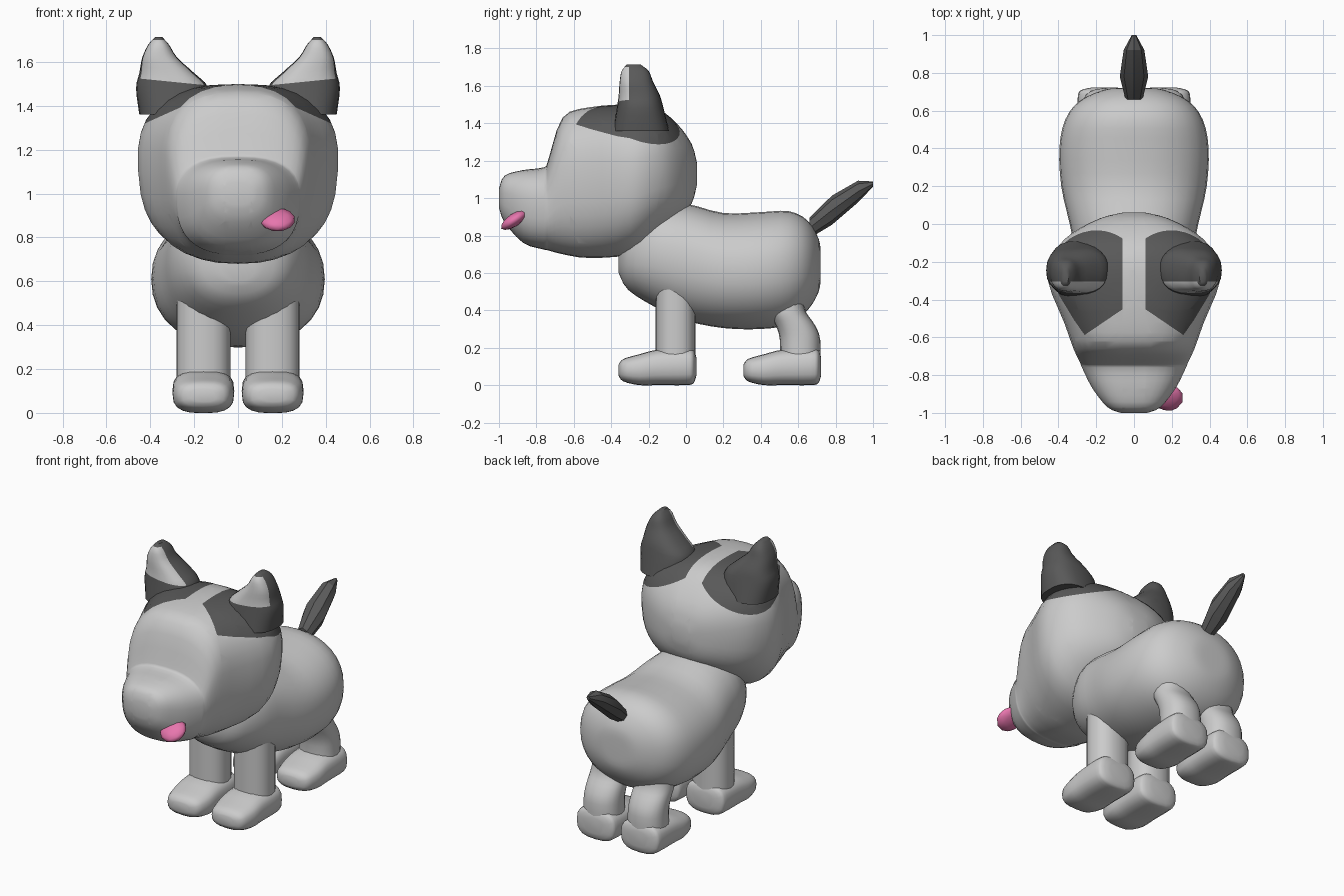
import bpy, bmesh, math
from mathutils import Vector, Matrix

if "Cube" in bpy.data.objects:
    bpy.data.objects.remove(bpy.data.objects["Cube"])


def material(name, rgb):
    m = bpy.data.materials.new(name)
    m.diffuse_color = (*rgb, 1)
    m.use_nodes = True
    m.node_tree.nodes["Principled BSDF"].inputs["Base Color"].default_value = m.diffuse_color
    return m


LIGHT = material("light grey fur", (0.6, 0.6, 0.6))
DARK = material("dark grey fur", (0.1, 0.1, 0.1))
PINK = material("pink tongue", (0.8, 0.18, 0.42))


def smooth_sections(secs, steps):
    """Catmull-Rom interpolation through the given sections."""
    out = []
    for i in range(len(secs) - 1):
        p0, p1 = secs[max(i - 1, 0)], secs[i]
        p2, p3 = secs[i + 1], secs[min(i + 2, len(secs) - 1)]
        for k in range(steps):
            t = k / steps
            out.append([0.5 * (2 * b + (c - a) * t + (2 * a - 5 * b + 4 * c - d) * t * t
                               + (3 * b - a - 3 * c + d) * t ** 3)
                        for a, b, c, d in zip(p0, p1, p2, p3)])
    out.append(list(secs[-1]))
    return out


def loft(name, secs, axis, mats, n=28, power=2.0, taper=0.0, steps=3,
         cuts=(), dark_rule=None, angle=45):
    """Skin superellipse rings (x, y, z, half width, half depth) along y or z."""
    bm = bmesh.new()
    rings = []
    for x, y, z, a, b in smooth_sections(secs, steps):
        a, b = max(a, 0.004), max(b, 0.004)
        ring = []
        for i in range(n):
            t = 2 * math.pi * i / n
            c, s = math.cos(t), math.sin(t)
            u = math.copysign(abs(c) ** (2 / power), c)
            v = math.copysign(abs(s) ** (2 / power), s)
            u *= a * (1 + taper * v)
            off = (u, 0, b * v) if axis == 'y' else (u, b * v, 0)
            ring.append(bm.verts.new(Vector((x, y, z)) + Vector(off)))
        rings.append(ring)
    for r, q in zip(rings, rings[1:]):
        for i in range(n):
            j = (i + 1) % n
            bm.faces.new((r[i], r[j], q[j], q[i]))
    bm.faces.new(rings[0])
    bm.faces.new(rings[-1])
    bmesh.ops.recalc_face_normals(bm, faces=bm.faces)
    # crisp colour borders
    for co, no in cuts:
        bmesh.ops.bisect_plane(bm, geom=bm.verts[:] + bm.edges[:] + bm.faces[:],
                               dist=1e-5, plane_co=co, plane_no=no)
    if dark_rule:
        for f in bm.faces:
            f.material_index = int(dark_rule(f.calc_center_median()))
    return finish(name, bm, mats, angle)


def finish(name, bm, mats, angle):
    me = bpy.data.meshes.new(name)
    bm.to_mesh(me)
    bm.free()
    for m in mats:
        me.materials.append(m)
    for p in me.polygons:
        p.use_smooth = True
    me.set_sharp_from_angle(angle=math.radians(angle))
    ob = bpy.data.objects.new(name, me)
    bpy.context.collection.objects.link(ob)
    return ob


def profile(rows, x=0, dy=0):
    """Turn (y, bottom, top, half width) rows into sections."""
    return [(x, y + dy, (lo + hi) / 2, w, (hi - lo) / 2) for y, lo, hi, w in rows]


# Head with two dark patches around the ears
head = [(-1.0, .95, 1.05, .07), (-.97, .87, 1.12, .14), (-.87, .76, 1.15, .22),
        (-.76, .725, 1.165, .275), (-.735, .72, 1.21, .285), (-.66, .70, 1.43, .32),
        (-.52, .68, 1.485, .37), (-.3, .70, 1.5, .455), (-.15, .80, 1.475, .42),
        (-.05, .88, 1.40, .33), (.03, .97, 1.29, .18), (.06, 1.08, 1.18, .06)]
head_cuts = [((0, -.3, 0), (0, 1, 0))]
for s in (1, -1):
    head_cuts += [((.06 * s, 0, 0), (1, 0, 0)),
                  ((.47 * s, -.3, 1.3), (.45 * s, 0, 1)),
                  ((.47 * s, -.3, 1.3), (.45 * s, .27, 1)),
                  ((0, -.41, 0), (.68 * s, 1, 0))]


def head_patch(c):
    x = abs(c.x)
    back = .27 * max(c.y + .3, 0)
    return x > .06 and .45 * x + back + c.z > 1.5115 and c.y + .68 * x > -.41


loft("head", profile(head), 'y', [LIGHT, DARK], n=36, power=2.6, taper=.05,
     cuts=head_cuts, dark_rule=head_patch)

# Body
body = [(-.36, .6, .75, .08), (-.31, .51, .86, .21), (-.17, .42, .97, .30),
        (0, .345, .97, .34), (.2, .305, .92, .385), (.4, .30, .925, .395),
        (.55, .325, .93, .365), (.65, .40, .88, .29), (.71, .5, .78, .16),
        (.72, .58, .70, .06)]
loft("body", profile(body), 'y', [LIGHT], n=32, power=2.2)

# Tail
tail = [(0, .66, .84, .045, .055), (0, .78, .935, .075, .078),
        (0, .92, 1.035, .055, .058), (0, 1.0, 1.075, .012, .014)]
loft("tail", tail, 'y', [DARK], n=8, steps=1, angle=30)

foot = [(-.36, .05, .11, .06), (-.335, .02, .14, .112), (-.25, 0, .165, .138),
        (-.15, 0, .19, .14), (0, 0, .2, .14), (.04, .01, .19, .125),
        (.055, .05, .15, .07)]

for s, side in ((1, "left"), (-1, "right")):
    # Ears with a light inner front
    ear = [(.30, -.24, 1.36, .15, .15), (.30, -.245, 1.48, .165, .125),
           (.325, -.25, 1.55, .125, .11), (.357, -.265, 1.62, .08, .09),
           (.362, -.272, 1.68, .047, .072), (.362, -.28, 1.715, .015, .035)]
    loft("ear_" + side, [(x * s, y, z, a, b) for x, y, z, a, b in ear], 'z',
         [LIGHT, DARK], n=24, power=2.5,
         cuts=[((0, -.305, 0), (0, 1, 0)), ((.3 * s, 0, 1.51), (-.1 * s, 0, 1)),
               ((0, 0, 1.7), (0, 0, 1))],
         dark_rule=lambda c: not (c.y < -.305 and c.z < 1.7
                                  and c.z - .1 * (abs(c.x) - .3) > 1.51))
    # Front legs and feet
    x = .158 * s
    loft("front_leg_" + side, [(x, -.055, z, .123, .107) for z in (.08, .25, .4, .52)],
         'z', [LIGHT], n=20, power=2.3, steps=1)
    loft("front_foot_" + side, profile(foot, x), 'y', [LIGHT], n=20, power=2.8)
    # Hind legs and feet
    hind = [(x, .61, .08, .123, .107), (x, .61, .24, .12, .108),
            (x, .585, .32, .12, .105), (x, .545, .39, .12, .097),
            (x, .54, .46, .11, .085)]
    loft("hind_leg_" + side, hind, 'z', [LIGHT], n=20, power=2.3)
    loft("hind_foot_" + side, profile(foot, x, .667), 'y', [LIGHT], n=20, power=2.8)

# Tongue hanging from one side of the muzzle
bm = bmesh.new()
bmesh.ops.create_icosphere(bm, subdivisions=2, radius=1,
                           matrix=Matrix.Translation((.18, -.92, .882))
                           @ Matrix.Rotation(math.radians(34), 4, 'X')
                           @ Matrix.Diagonal((.082, .082, .034, 1)))
finish("tongue", bm, [PINK], 45)
